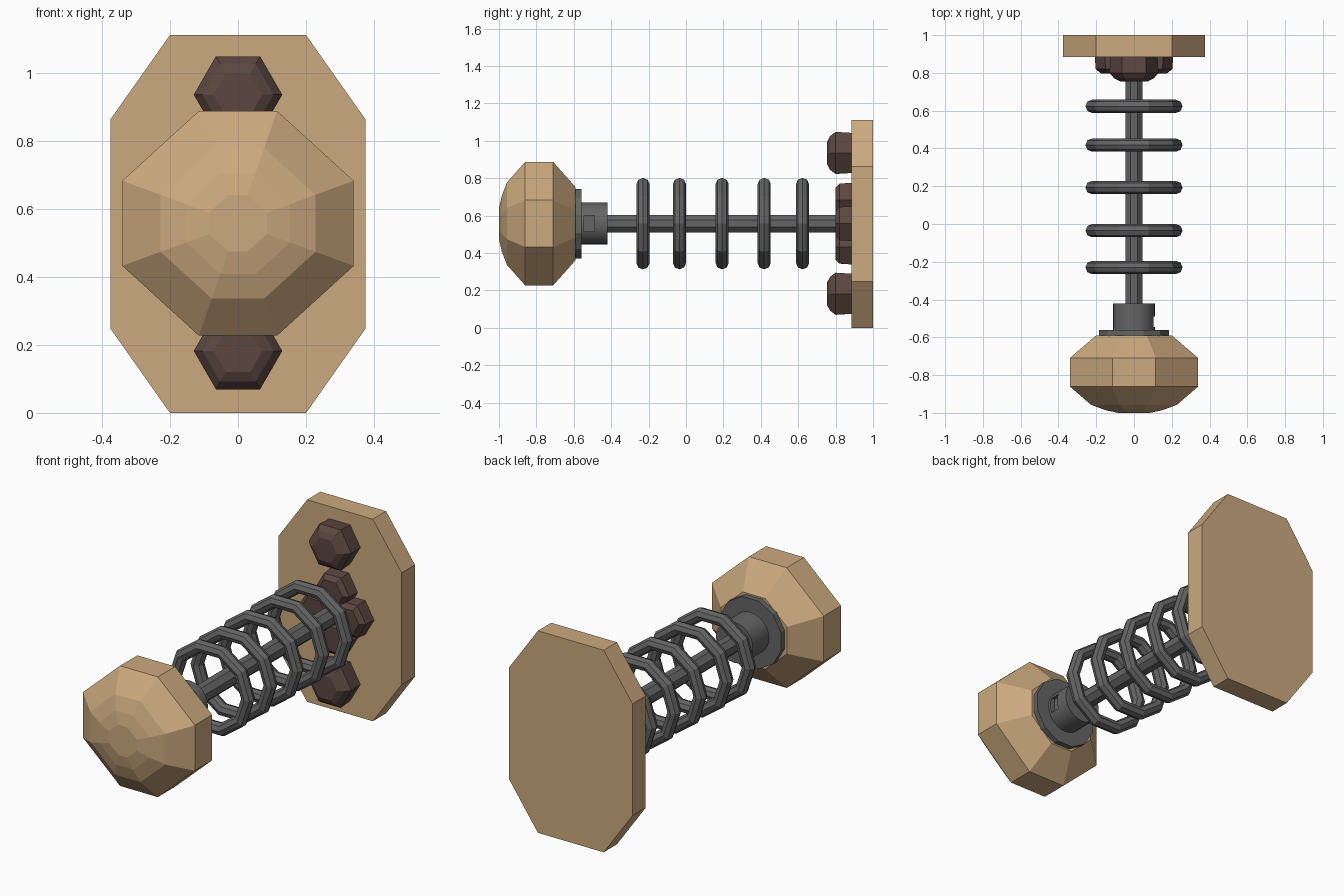
import bpy, bmesh
from math import cos, sin, pi

old = bpy.data.objects.get("Cube")
if old:
    bpy.data.objects.remove(old, do_unlink=True)

AXIS = 0.557  # height of the plunger axis


def material(name, rgb):
    m = bpy.data.materials.new(name)
    m.use_nodes = True
    m.diffuse_color = (*rgb, 1)
    m.node_tree.nodes["Principled BSDF"].inputs["Base Color"].default_value = (*rgb, 1)
    return m


wood = material("light wood", (0.6, 0.4, 0.21))
iron = material("dark brown iron", (0.105, 0.062, 0.052))
steel = material("grey steel", (0.13, 0.13, 0.13))


def ngon(radius, sides, turn=0.0):
    return [(radius * cos(2 * pi * i / sides + turn), radius * sin(2 * pi * i / sides + turn))
            for i in range(sides)]


def chamfered(points):
    """Octagon outline mirrored from its two corners in the first quadrant."""
    (ax, az), (bx, bz) = points
    return [(bx, bz), (ax, az), (-ax, az), (-bx, bz), (-bx, -bz), (-ax, -az), (ax, -az), (bx, -bz)]


def loft(name, outline, sections, mat, x=0.0, z=AXIS):
    """Sweep an outline along y; each section is (y, scale)."""
    bm = bmesh.new()
    rings = [[bm.verts.new((x + px * s, y, z + pz * s)) for px, pz in outline] for y, s in sections]
    n = len(outline)
    for a, b in zip(rings, rings[1:]):
        for i in range(n):
            bm.faces.new((a[i], a[(i + 1) % n], b[(i + 1) % n], b[i]))
    bm.faces.new(rings[0])
    bm.faces.new(rings[-1])
    bmesh.ops.recalc_face_normals(bm, faces=bm.faces)
    mesh = bpy.data.meshes.new(name)
    bm.to_mesh(mesh)
    bm.free()
    obj = bpy.data.objects.new(name, mesh)
    bpy.context.collection.objects.link(obj)
    mesh.materials.append(mat)
    return obj


# Wooden back plate and faceted knob
loft("back_plate", chamfered([(0.2, 0.555), (0.375, 0.307)]), [(0.885, 1), (1, 1)], wood, z=0.555)
loft("knob", chamfered([(0.115, 0.33), (0.34, 0.125)]),
     [(-1, 0.25), (-0.985, 0.45), (-0.957, 0.67), (-0.86, 1), (-0.71, 1), (-0.59, 0.59)], wood)

# Steel flange, collar and rod
loft("flange", ngon(0.193, 12, pi / 12), [(-0.61, 1), (-0.56, 1)], steel)
collar = loft("collar", ngon(0.112, 24), [(-0.57, 1), (-0.42, 1)], steel)
loft("rod", ngon(0.05, 8, pi / 8), [(-0.45, 1), (0.89, 1)], steel)

# Small notch in the left of the collar
notch = loft("notch_cutter", ngon(0.06, 4, pi / 4), [(-0.545, 1), (-0.49, 1)], steel, x=0.125)
notch.hide_render = True
notch.hide_viewport = True
cut = collar.modifiers.new("notch", "BOOLEAN")
cut.operation = "DIFFERENCE"
cut.object = notch

# Spring coils
for i, y in enumerate((-0.23, -0.035, 0.193, 0.418, 0.623)):
    bpy.ops.mesh.primitive_torus_add(major_segments=10, minor_segments=8, major_radius=0.222,
                                     minor_radius=0.035, location=(0, y, AXIS),
                                     rotation=(pi / 2, 0, 0))
    coil = bpy.context.object
    coil.name = f"spring_coil_{i + 1}"
    coil.data.materials.append(steel)

# Large hexagonal bolts above and below
for name, z in (("upper_bolt", 0.935), ("lower_bolt", 0.182)):
    loft(name, ngon(0.13, 6), [(0.755, 0.55), (0.77, 0.8), (0.8, 1), (0.89, 0.95)], iron, z=z)

# Four small nuts around the rod
for name, dx, dz in (("top_nut", 0, 0.125), ("bottom_nut", 0, -0.125),
                     ("left_nut", 0.1, 0), ("right_nut", -0.1, 0)):
    loft(name, ngon(0.108, 6), [(0.798, 0.7), (0.82, 0.95), (0.89, 1)], iron, x=dx, z=AXIS + dz)

# Round the collar wall
bpy.ops.object.select_all(action="DESELECT")
collar.select_set(True)
bpy.context.view_layer.objects.active = collar
bpy.ops.object.shade_smooth_by_angle()
